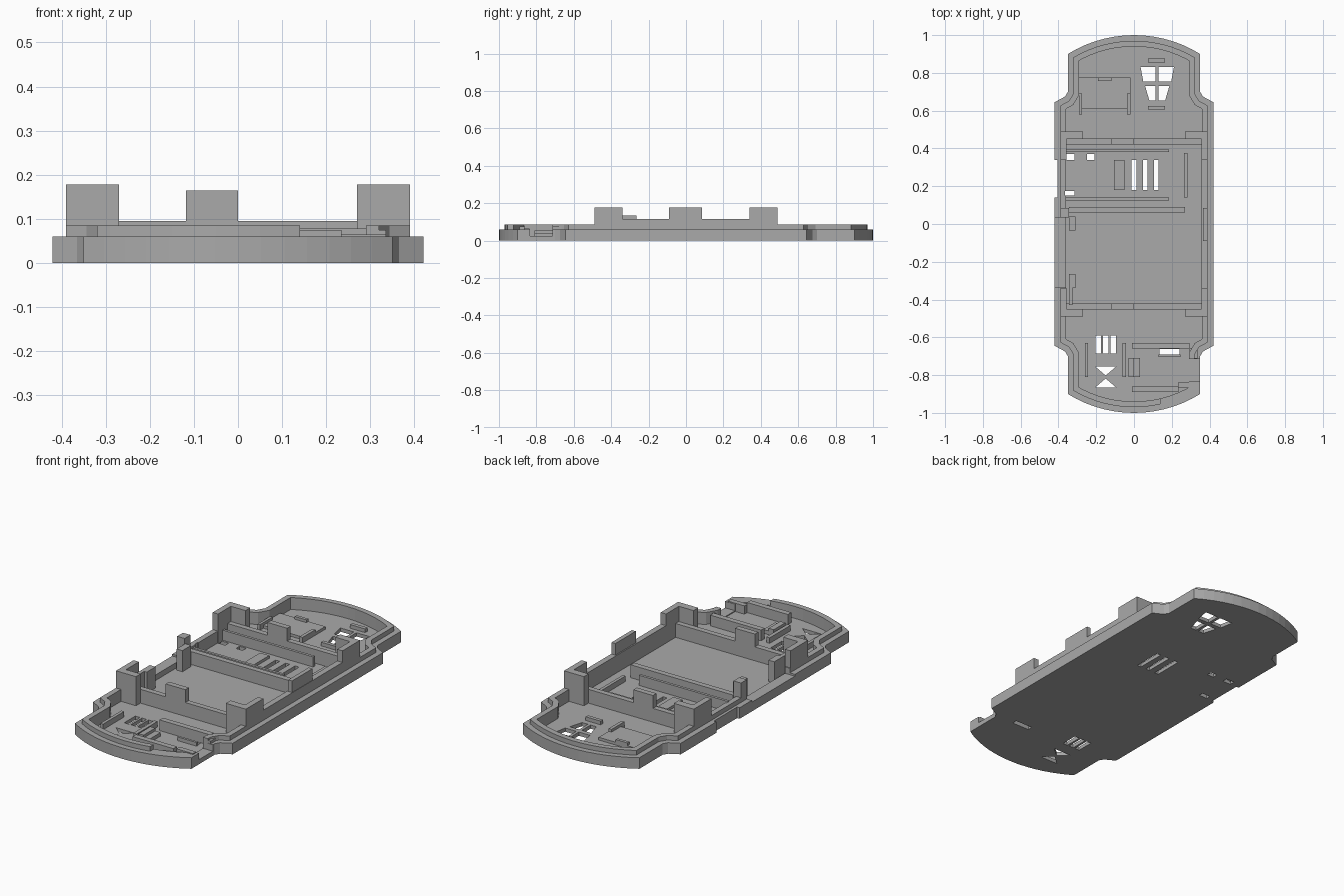
import bpy, bmesh, math
from mathutils import Vector

old = bpy.data.objects.get("Cube")
if old:
    bpy.data.objects.remove(old)

FLOOR = 0.02

grey = bpy.data.materials.new("plain_grey")
grey.use_nodes = True
grey.diffuse_color = (0.4, 0.4, 0.4, 1)
grey.node_tree.nodes["Principled BSDF"].inputs["Base Color"].default_value = grey.diffuse_color


def finish(name, bm):
    bmesh.ops.recalc_face_normals(bm, faces=bm.faces)
    mesh = bpy.data.meshes.new(name)
    bm.to_mesh(mesh)
    bm.free()
    mesh.materials.append(grey)
    obj = bpy.data.objects.new(name, mesh)
    bpy.context.scene.collection.objects.link(obj)
    return obj


def prism(bm, points, low, high):
    """Straight prism over a closed outline."""
    bottom = [bm.verts.new((x, y, low)) for x, y in points]
    top = [bm.verts.new((x, y, high)) for x, y in points]
    bm.faces.new(bottom)
    bm.faces.new(top)
    bridge(bm, bottom, top)


def bridge(bm, a, b):
    count = len(a)
    for i in range(count):
        j = (i + 1) % count
        bm.faces.new((a[i], a[j], b[j], b[i]))


def rect(xs, ys):
    return [(xs[0], ys[0]), (xs[1], ys[0]), (xs[1], ys[1]), (xs[0], ys[1])]


def block(name, xs, ys, top, low=FLOOR - 0.005):
    bm = bmesh.new()
    prism(bm, rect(xs, ys), low, top)
    return finish(name, bm)


def inset(points, distance):
    """Mitred inward offset of a counter-clockwise outline."""
    result = []
    for i, p in enumerate(points):
        before = (p - points[i - 1]).normalized()
        after = (points[(i + 1) % len(points)] - p).normalized()
        n1 = Vector((-before.y, before.x))
        n2 = Vector((-after.y, after.x))
        result.append(p + (n1 + n2) * distance / (1 + n1.dot(n2)))
    return result


# Tray outline: wide middle, shoulders and curved ends
radius, centre = 0.6625, 0.3375
half = math.asin(0.35 / radius)
segments = 14
end = [Vector((0.42, 0.645)), Vector((0.365, 0.675)), Vector((0.35, 0.70))]
for i in range(segments + 1):
    a = half - 2 * half * i / segments
    end.append(Vector((radius * math.sin(a), centre + radius * math.cos(a))))
end += [Vector((-p.x, p.y)) for p in reversed(end[:3])]
outline = end + [-p for p in end]

# Tray shell: outer rim, raised lip and hollow
bm = bmesh.new()
loops = []
for offset, z in ((0, 0), (0, 0.06), (0.03, 0.06), (0.03, 0.085), (0.06, 0.085), (0.06, FLOOR)):
    loops.append([bm.verts.new((p.x, p.y, z)) for p in inset(outline, offset)])
for a, b in zip(loops, loops[1:]):
    bridge(bm, a, b)
bm.faces.new(loops[0])
bm.faces.new(loops[-1])
tray = finish("tray", bm)

# Openings through the tray
cut = bmesh.new()


def opening(points, low=-0.1, high=0.3):
    prism(cut, points, low, high)


for x in (0, 0.06, 0.117):
    opening(rect((x - 0.012, x + 0.012), (0.18, 0.34)))
for xs, ys in (((-0.365, -0.315), (0.34, 0.37)), ((-0.25, -0.21), (0.34, 0.37)),
               ((-0.365, -0.315), (0.15, 0.175)), ((0.135, 0.24), (-0.69, -0.662))):
    opening(rect(xs, ys))
# Four tapered vents
for side in (-1, 1):
    for outer, inner, high, low in ((0.088, 0.074, 0.83, 0.755), (0.064, 0.042, 0.73, 0.655)):
        opening([(0.123 + side * u, y) for u, y in
                 ((0.008, low), (inner, low), (outer, high), (0.008, high))])
# Plain slot vents and a pair of triangular vents
for x in (-0.19, -0.15, -0.11):
    opening(rect((x - 0.014, x + 0.014), (-0.685, -0.59)))
for side in (-1, 1):
    opening([(-0.15 - 0.055, -0.81 + side * 0.055), (-0.15 + 0.055, -0.81 + side * 0.055),
             (-0.15, -0.81 + side * 0.008)])
# Port notch, lowered lip, side recess and edge notch
opening(rect((0.14, 0.4), (-1.1, -0.72)), 0.06)
opening(rect((0.27, 0.41), (-0.835, -0.715)), 0.025)
opening(rect((-0.45, -0.345), (-0.335, 0.035)), 0.05)
opening(rect((-0.45, -0.405), (0.14, 0.34)))
cutter = finish("opening_cutter", cut)
cutter.hide_render = True

mod = tray.modifiers.new("openings", "BOOLEAN")
mod.operation = "DIFFERENCE"
mod.solver = "EXACT"
mod.use_self = True
mod.object = cutter
graph = bpy.context.evaluated_depsgraph_get()
cut_mesh = bpy.data.meshes.new_from_object(tray.evaluated_get(graph))
tray.modifiers.clear()
tray.data = cut_mesh
bpy.data.objects.remove(cutter)

# Corner posts, cross walls and their tabs
for fy, ylabel in ((-1, "front"), (1, "back")):
    def span(a, b):
        return tuple(sorted((fy * a, fy * b)))
    for fx, xlabel in ((-1, "right"), (1, "left")):
        label = ylabel + "_" + xlabel
        wide = sorted((fx * 0.27, fx * 0.39))
        thin = sorted((fx * 0.358, fx * 0.39))
        block(label + "_post_face", wide, span(0.45, 0.49), 0.178)
        block(label + "_post_side", thin, span(0.34, 0.45), 0.178)
    block(ylabel + "_cross_wall", (-0.36, 0.36), span(0.422, 0.452), 0.095)
    block(ylabel + "_wall_tab", (-0.118, 0), span(0.422, 0.452), 0.165)

# Side wall with centre tab
block("left_side_wall", (0.358, 0.39), (-0.34, 0.34), 0.115)
block("left_side_tab", (0.365, 0.388), (-0.09, 0.085), 0.178)

# Brackets beside the side recess
block("bracket_front", (-0.345, -0.31), (-0.34, -0.265), 0.135)
block("bracket_front_rail", (-0.345, -0.325), (-0.43, -0.34), 0.135)
block("bracket_centre", (-0.345, -0.31), (-0.035, 0.04), 0.135)
block("bracket_centre_post", (-0.39, -0.345), (0.035, 0.085), 0.165)

# Middle compartment walls
block("compartment_back_wall", (-0.39, 0.185), (0.38, 0.395), 0.075)
block("compartment_front_wall", (-0.39, 0.185), (0.125, 0.14), 0.075)
block("bay_wall", (-0.345, 0.27), (0.06, 0.09), 0.09)
block("compartment_end_wall", (0.265, 0.282), (0.14, 0.375), 0.05)
block("compartment_pad", (-0.105, -0.05), (0.18, 0.34), 0.035)

# Back end: holder and locating bars
block("holder_plate", (-0.29, -0.018), (0.61, 0.775), 0.035)
block("holder_right_rail", (-0.29, -0.275), (0.58, 0.69), 0.05)
block("holder_left_rail", (-0.036, -0.018), (0.58, 0.69), 0.05)
block("holder_tab", (-0.19, -0.12), (0.758, 0.775), 0.05)
block("vent_bar_back", (0.075, 0.165), (0.855, 0.875), 0.04)
block("vent_bar_front", (0.075, 0.165), (0.605, 0.625), 0.04)

# Front end: ribs and port supports
block("rib_right", (-0.26, -0.243), (-0.81, -0.63), 0.05)
block("rib_centre", (-0.062, -0.042), (-0.81, -0.63), 0.05)
block("port_rest", (-0.03, 0.032), (-0.81, -0.71), 0.04)
block("port_rest_step", (-0.03, 0), (-0.81, -0.71), 0.055)
block("port_back_wall", (-0.01, 0.295), (-0.66, -0.63), 0.078)
block("port_back_ledge", (0.13, 0.245), (-0.705, -0.692), 0.04)
block("port_front_wall", (-0.01, 0.235), (-0.89, -0.86), 0.075)
block("port_front_cheek", (0.235, 0.335), (-0.865, -0.837), 0.065)
block("port_back_cheek", (0.295, 0.335), (-0.713, -0.66), 0.075)
